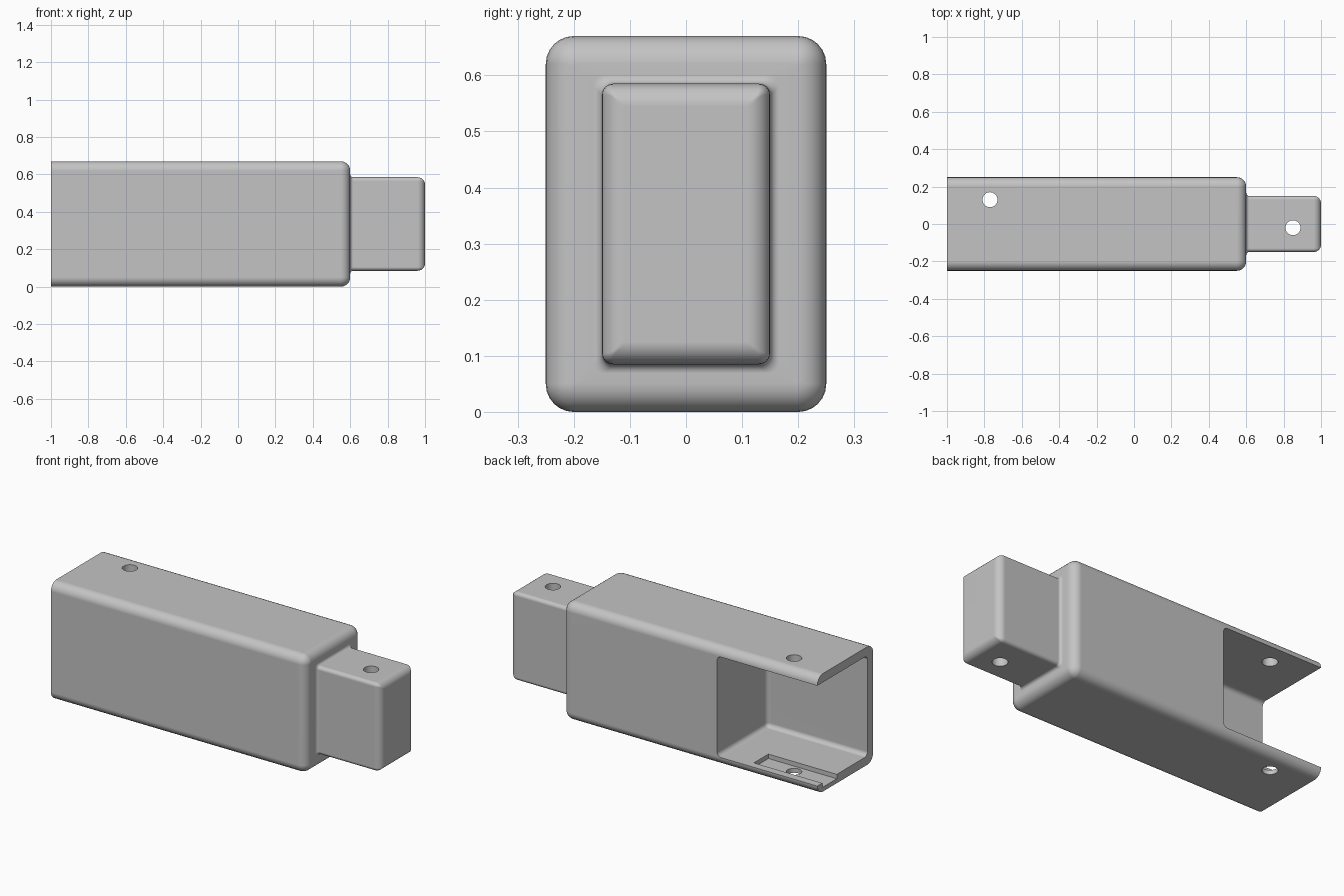
import bpy, bmesh
from math import sin, cos, pi
from mathutils import Vector

cube = bpy.data.objects.get("Cube")
if cube:
    bpy.data.objects.remove(cube, do_unlink=True)

MID_Z = 0.335
SEGS = 6

grey = bpy.data.materials.new("plain grey")
grey.use_nodes = True
colour = (0.55, 0.55, 0.55, 1)
grey.diffuse_color = colour
grey.node_tree.nodes["Principled BSDF"].inputs["Base Color"].default_value = colour


def make_object(name, bm):
    bmesh.ops.recalc_face_normals(bm, faces=bm.faces)
    mesh = bpy.data.meshes.new(name)
    bm.to_mesh(mesh)
    bm.free()
    mesh.materials.append(grey)
    ob = bpy.data.objects.new(name, mesh)
    bpy.context.collection.objects.link(ob)
    return ob


def ring(bm, x, half_y, half_z, radius):
    """Rounded rectangle across the length at x."""
    verts = []
    for corner, (sy, sz) in enumerate([(1, 1), (-1, 1), (-1, -1), (1, -1)]):
        for i in range(SEGS + 1):
            a = (corner + i / SEGS) * pi / 2
            verts.append(bm.verts.new((x, sy * (half_y - radius) + radius * cos(a),
                                       MID_Z + sz * (half_z - radius) + radius * sin(a))))
    return verts


def box_cutter(name, low, high, bevel=0):
    bm = bmesh.new()
    bmesh.ops.create_cube(bm, size=1)
    low, high = Vector(low), Vector(high)
    for v in bm.verts:
        v.co = (low + high) / 2 + v.co * (high - low)
    if bevel:
        bmesh.ops.bevel(bm, geom=list(bm.edges), offset=bevel, segments=4,
                        profile=0.5, affect='EDGES')
    return make_object(name, bm)


def hole_cutter(name, x, y):
    bm = bmesh.new()
    bmesh.ops.create_cone(bm, cap_ends=True, segments=32, radius1=0.04,
                          radius2=0.04, depth=1)
    bmesh.ops.translate(bm, vec=(x, y, MID_Z), verts=bm.verts)
    return make_object(name, bm)


# Body, shoulder and tenon as one loft: (x, half width, half height, corner radius)
sections = [(-1, 0.25, MID_Z, 0.05)]
steps = [i / SEGS * pi / 2 for i in range(SEGS + 1)]
for a in steps:                                   # rounded shoulder
    inset = 0.05 * (1 - cos(a))
    sections.append((0.55 + 0.05 * sin(a), 0.25 - inset, MID_Z - inset,
                     max(0.05 - inset, 0.006)))
for a in steps:                                   # hollow fillet at tenon root
    flare = 0.016 * (1 - sin(a))
    sections.append((0.6 + 0.016 * (1 - cos(a)), 0.15 + flare, 0.25 + flare, 0.02))
for a in steps:                                   # rounded tenon tip
    inset = 0.04 * (1 - cos(a))
    sections.append((0.96 + 0.04 * sin(a), 0.15 - inset, 0.25 - inset,
                     max(0.02 - inset, 0.004)))

bm = bmesh.new()
rings = [ring(bm, *s) for s in sections]
for r, s in zip(rings, rings[1:]):
    for i in range(len(r)):
        j = (i + 1) % len(r)
        bm.faces.new((r[i], r[j], s[j], s[i]))
bm.faces.new(rings[0])
bm.faces.new(rings[-1])
body = make_object("tenoned_housing", bm)

# Pocket open at the end and back, floor channel, and the two pin holes
cutters = [
    box_cutter("pocket_cutter", (-1.2, -0.2, 0.05), (-0.37, 0.45, 0.62), 0.025),
    box_cutter("channel_cutter", (-1.2, 0.075, 0.025), (-0.57, 0.205, 0.2)),
    hole_cutter("housing_hole_cutter", -0.77, 0.13),
    hole_cutter("tenon_hole_cutter", 0.85, -0.02),
]
bpy.ops.object.select_all(action='DESELECT')
body.select_set(True)
bpy.context.view_layer.objects.active = body
for cutter in cutters:
    cutter.hide_render = True
    mod = body.modifiers.new(cutter.name, 'BOOLEAN')
    mod.operation = 'DIFFERENCE'
    mod.solver = 'EXACT'
    mod.object = cutter
    bpy.ops.object.modifier_apply(modifier=mod.name)
for cutter in cutters:
    bpy.data.objects.remove(cutter, do_unlink=True)

# Smooth fillets, crisp cut edges, flat large faces
bpy.ops.object.shade_smooth_by_angle(angle=0.6)
weighted = body.modifiers.new("weighted_normals", 'WEIGHTED_NORMAL')
weighted.keep_sharp = True
